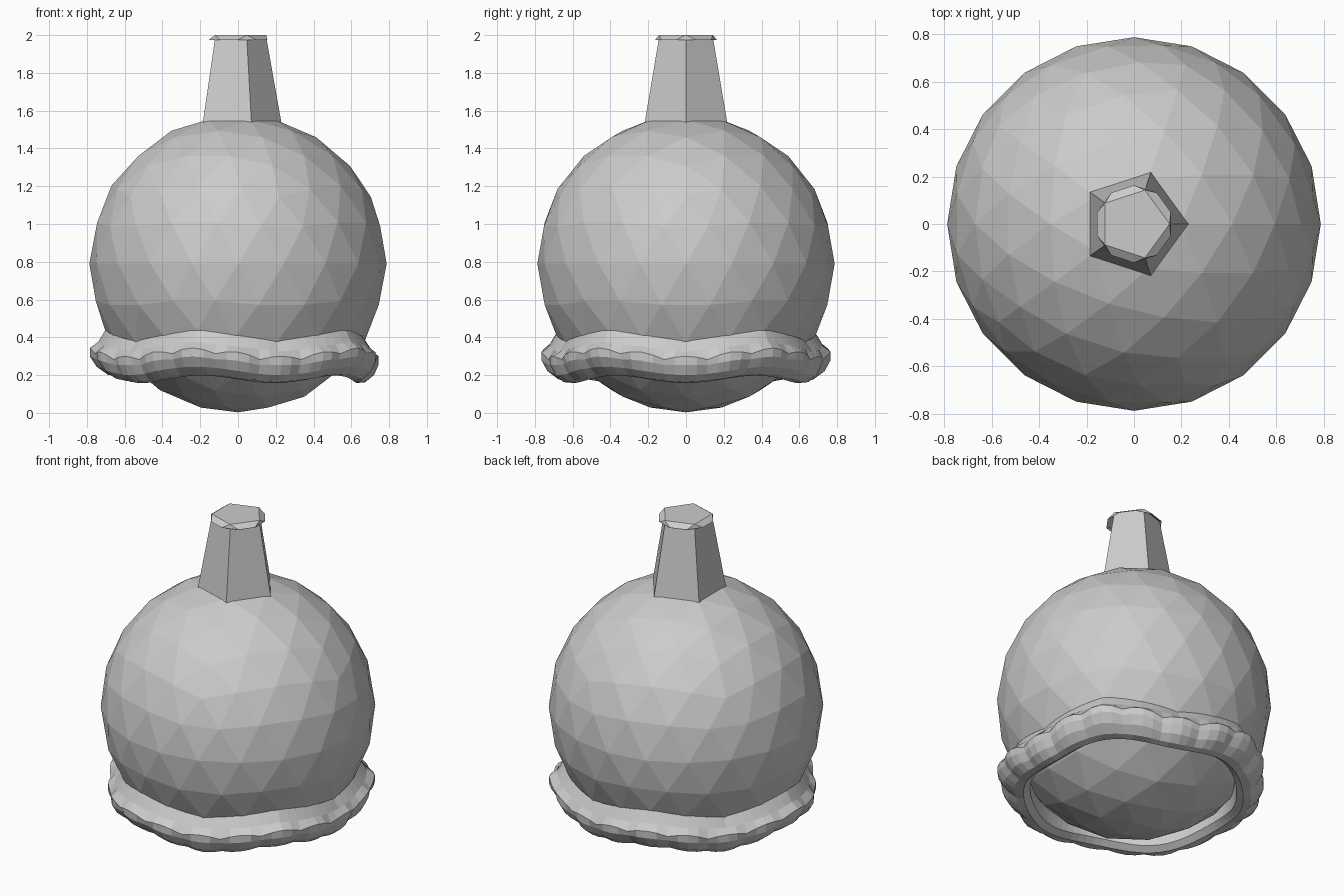
import bpy, bmesh, math
from math import sin, cos, pi, radians

if "Cube" in bpy.data.objects:
    bpy.data.objects.remove(bpy.data.objects["Cube"])


def loft(name, rings, cap_first=False, cap_last=False):
    """Join rings of equal point count into one flat-shaded skin."""
    bm = bmesh.new()
    vs = [[bm.verts.new(p) for p in ring] for ring in rings]
    n = len(vs[0])
    for a, b in zip(vs, vs[1:]):
        for i in range(n):
            j = (i + 1) % n
            bm.faces.new((a[i], a[j], b[j], b[i]))
    if cap_first:
        bm.faces.new(vs[0][::-1])
    if cap_last:
        bm.faces.new(vs[-1])
    me = bpy.data.meshes.new(name)
    bm.to_mesh(me)
    bm.free()
    ob = bpy.data.objects.new(name, me)
    bpy.context.collection.objects.link(ob)
    return ob


def polygon(n, r, z, turn=0.0):
    return [(r * cos(turn + 2 * pi * i / n), r * sin(turn + 2 * pi * i / n), z)
            for i in range(n)]


# Round body
bpy.ops.mesh.primitive_ico_sphere_add(subdivisions=3, radius=0.787, location=(0, 0, 0.79))
bpy.context.object.name = "body"

# Five-sided tapered neck
loft("neck", [polygon(5, 0.23, 1.535), polygon(5, 0.148, 1.998)], True, True)

# Flared lip: pentagon on top, ten-sided edge below
bm = bmesh.new()
top = [bm.verts.new(p) for p in polygon(5, 0.15, 2.0)]
low = [bm.verts.new(p) for p in polygon(10, 0.163, 1.975, radians(-18))]
bm.faces.new(top)
for i in range(5):
    a, b, c = low[2 * i], low[2 * i + 1], low[(2 * i + 2) % 10]
    bm.faces.new((a, b, top[i]))
    bm.faces.new((b, c, top[(i + 1) % 5], top[i]))
me = bpy.data.meshes.new("neck_lip")
bm.to_mesh(me)
bm.free()
bpy.context.collection.objects.link(bpy.data.objects.new("neck_lip", me))

# Wavy skirt: five large waves, twenty small scallops on the lip
# each row: radius, radius wave, height, height wave, radial scallop, vertical scallop
PROFILE = [
    (0.684, 0.017, 0.410, 0.031, 0.000, 0.000),
    (0.722, 0.018, 0.350, 0.026, 0.000, 0.000),
    (0.758, 0.020, 0.310, 0.022, 0.006, 0.012),
    (0.752, 0.020, 0.272, 0.022, 0.012, 0.004),
    (0.722, 0.014, 0.222, 0.022, 0.012, 0.000),
    (0.675, 0.008, 0.185, 0.020, 0.006, -0.003),
    (0.630, 0.004, 0.178, 0.020, 0.000, 0.000),
    (0.592, 0.004, 0.205, 0.020, 0.000, 0.000),
    (0.585, 0.010, 0.285, 0.020, 0.000, 0.000),
]
N = 80
rings = []
for k, (r, rw, z, zw, rs, zs) in enumerate(PROFILE):
    ring = []
    for i in range(N):
        t = 2 * pi * i / N
        smooth = cos(5 * (t - pi))
        # straight-edged wave where the skirt meets the body
        wave = 2 / pi * math.asin(max(-1, min(1, smooth))) if k < 2 else smooth
        scallop = 2 * abs(cos(10 * t)) - 1
        rr = r + rw * wave + rs * scallop
        ring.append((rr * cos(t), rr * sin(t), z + zw * wave + zs * scallop))
    rings.append(ring)
skirt = loft("scalloped_skirt", rings[::-1])
